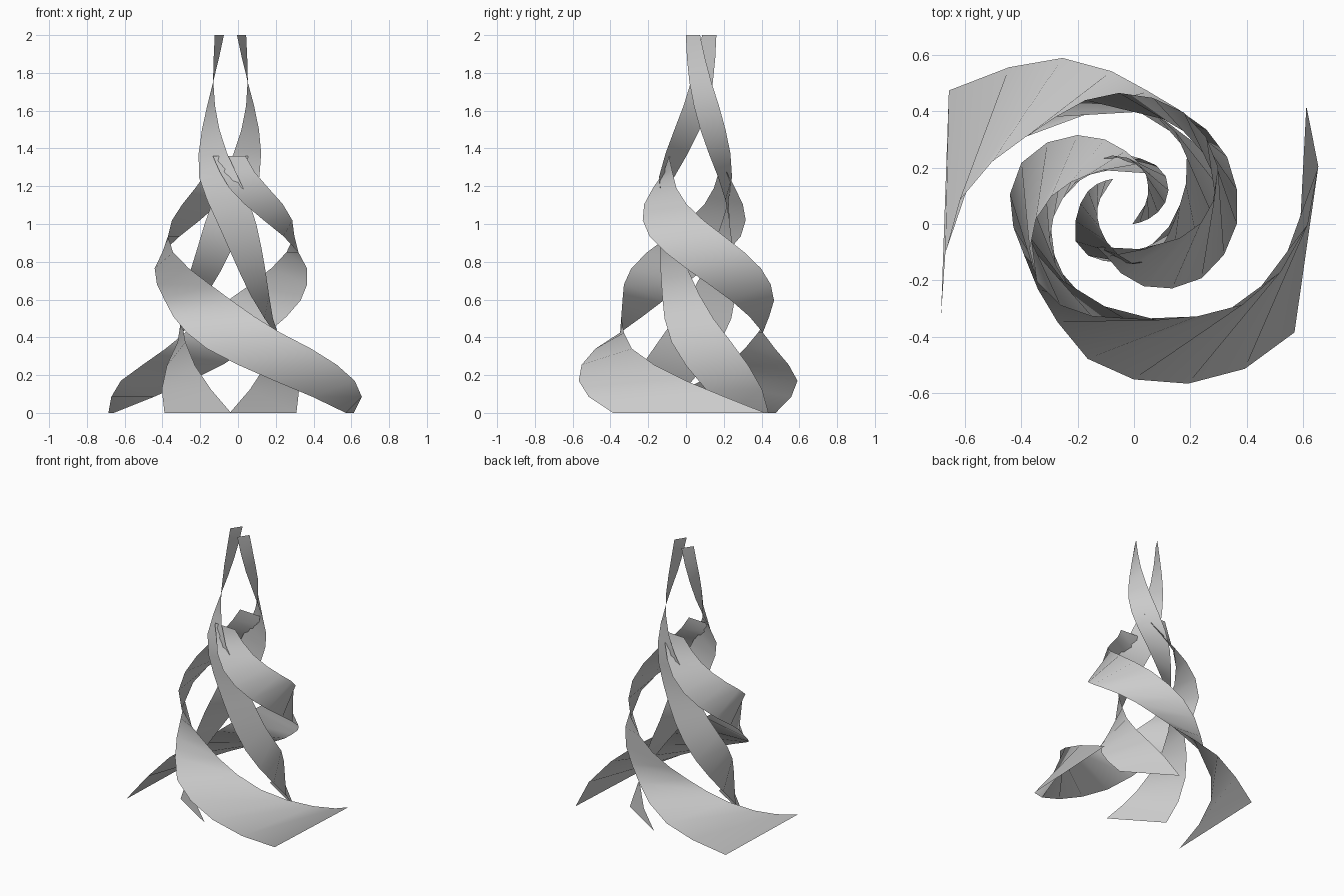
import bpy, math

if "Cube" in bpy.data.objects:
    bpy.data.objects.remove(bpy.data.objects["Cube"])

CENTRE = (-0.04, 0.05)          # axis the ribbons wind around
HALF_ANGLE = math.radians(32.5) # half the angle one ribbon spans
TWIST = math.radians(-271)      # total winding from foot to tip

# relative radius at 17 even heights, foot to tip: (foot half, tip half)
OUTER_1 = [1, .95, .88, .805, .725, .615, .55, .515, .525,
           .54, .53, .48, .415, .345, .28, .235, .215]
OUTER_2 = [1, .865, .775, .66, .575, .545, .55, .555, .55,
           .545, .525, .495, .44, .375, .30, .235, .215]
INNER_1 = [1, .95, .87, .765, .63, .53, .49, .48, .50,
           .53, .535, .46, .39, .33, .28, .24, .215]
INNER_2 = [1, .95, .88, .80, .73, .64, .56, .51, .50,
           .51, .49, .445, .39, .335, .28, .24, .215]


def ribbon(name, profile, radius, height, start_deg, drift=0.0):
    """Flat strip, wound around the axis and narrowing upwards."""
    verts, faces = [], []
    n = len(profile) - 1
    for i, s in enumerate(profile):
        t = i / n
        a = math.radians(start_deg) + TWIST * t
        cy = CENTRE[1] + drift * min(1, max(0, (t - 0.55) / 0.25))
        for side in (-1, 1):
            b = a + side * HALF_ANGLE
            verts.append((CENTRE[0] + radius * s * math.cos(b),
                          cy + radius * s * math.sin(b),
                          height * t))
    for i in range(n):
        k = 2 * i
        faces.append((k, k + 1, k + 3, k + 2))
    mesh = bpy.data.meshes.new(name)
    mesh.from_pydata(verts, [], faces)
    mesh.update()
    mesh.shade_smooth()
    obj = bpy.data.objects.new(name, mesh)
    bpy.context.collection.objects.link(obj)
    return obj


# two wide, low ribbons and two slim, tall ones, each pair opposite
ribbon("outer_ribbon_1", OUTER_1, 0.75, 1.36, -3)
ribbon("outer_ribbon_2", OUTER_2, 0.75, 1.36, 178)
ribbon("inner_ribbon_1", INNER_1, 0.387, 2.0, 58, 0.035)
ribbon("inner_ribbon_2", INNER_2, 0.387, 2.0, 238, 0.025)
